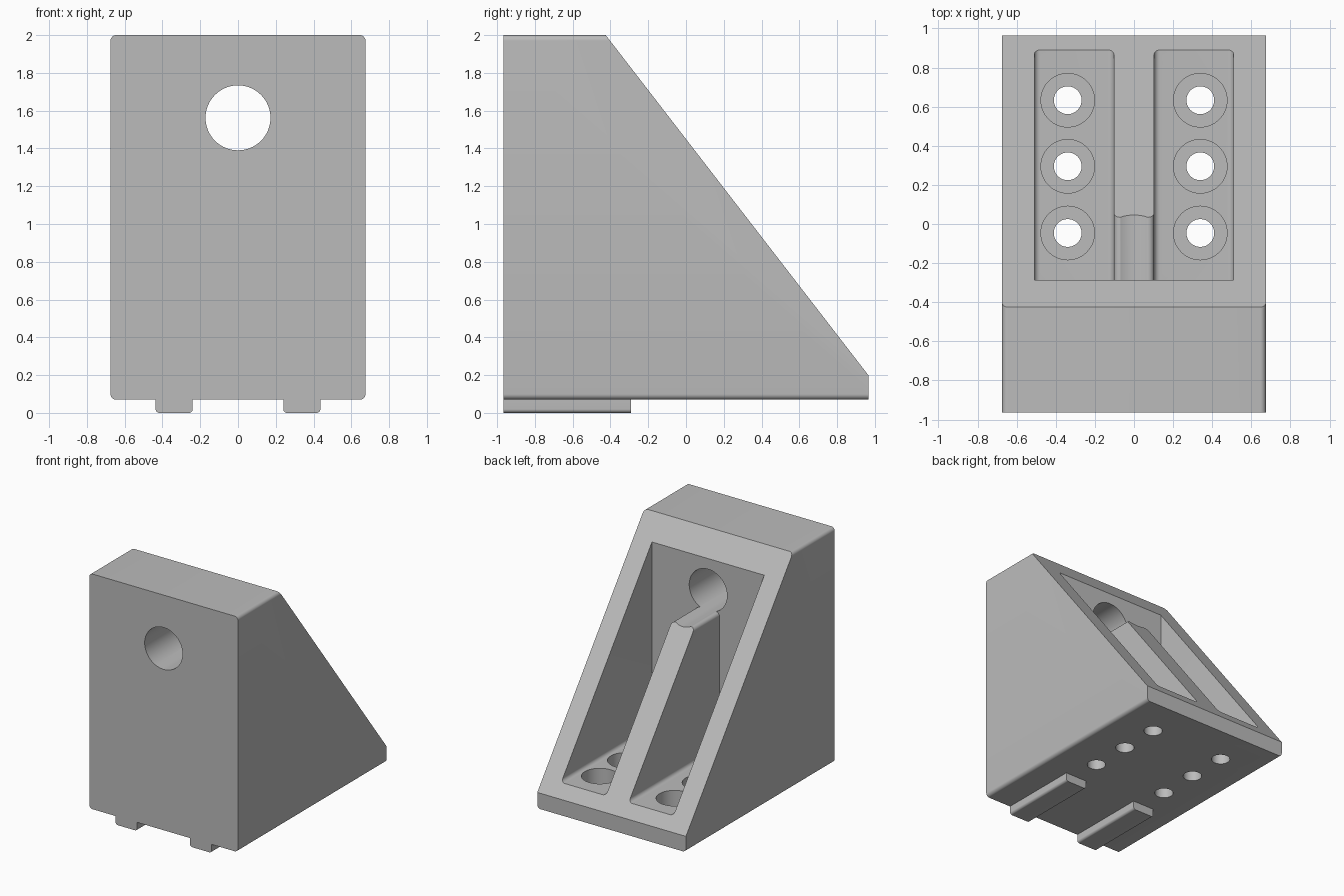
import bpy, math
from mathutils import Vector, Matrix

cube = bpy.data.objects.get("Cube")
if cube:
    bpy.data.objects.remove(cube, do_unlink=True)

grey = bpy.data.materials.new("plain grey")
grey.use_nodes = True
colour = (0.5, 0.5, 0.5, 1)
grey.diffuse_color = colour
grey.node_tree.nodes["Principled BSDF"].inputs["Base Color"].default_value = colour


def rounded(corners, steps=8):
    """Outline from (a, b, radius) right-angle corners, filleted where radius > 0."""
    out = []
    for i, (a, b, r) in enumerate(corners):
        p = Vector((a, b))
        if r == 0:
            out.append(p)
            continue
        before = (Vector(corners[i - 1][:2]) - p).normalized()
        after = (Vector(corners[(i + 1) % len(corners)][:2]) - p).normalized()
        for k in range(steps + 1):
            t = k / steps * math.pi / 2
            out.append(p + r * (before * (1 - math.sin(t)) + after * (1 - math.cos(t))))
    return out


def prism(name, outline, start, end, place):
    """Extrude a 2D outline from start to end; place maps (a, b, depth) to xyz."""
    n = len(outline)
    verts = [place(a, b, d) for d in (start, end) for a, b in outline]
    faces = [list(range(n))[::-1], list(range(n, 2 * n))]
    faces += [[i, (i + 1) % n, n + (i + 1) % n, n + i] for i in range(n)]
    mesh = bpy.data.meshes.new(name)
    mesh.from_pydata(verts, [], faces)
    mesh.materials.append(grey)
    obj = bpy.data.objects.new(name, mesh)
    bpy.context.collection.objects.link(obj)
    # Make the normals point outward
    bpy.context.view_layer.objects.active = obj
    bpy.ops.object.select_all(action="DESELECT")
    obj.select_set(True)
    bpy.ops.object.mode_set(mode="EDIT")
    bpy.ops.mesh.select_all(action="SELECT")
    bpy.ops.mesh.normals_make_consistent(inside=False)
    bpy.ops.object.mode_set(mode="OBJECT")
    return obj


def along_y(a, b, d):
    return (a, d, b)


def along_x(a, b, d):
    return (d, a, b)


def along_z(a, b, d):
    return (a, b, d)


def circle(a, b, r, n=64):
    return [Vector((a + r * math.cos(i * math.tau / n), b + r * math.sin(i * math.tau / n)))
            for i in range(n)]


def combine(target, tool, operation):
    mod = target.modifiers.new(tool.name, "BOOLEAN")
    mod.object, mod.operation, mod.solver = tool, operation, "EXACT"
    bpy.context.view_layer.objects.active = target
    bpy.ops.object.modifier_apply(modifier=mod.name)
    bpy.data.objects.remove(tool, do_unlink=True)


# Main block with rounded long edges
W, BACK, BASE, R = 0.675, 0.965, 0.07, 0.03
bracket = prism("angle_bracket", rounded([(-W, BASE, R), (W, BASE, R), (W, 2, R), (-W, 2, R)]),
                -BACK, BACK, along_y)

# Sloping back
slope = (0.2 - 2) / (BACK + 0.425)
wedge = [(-1, 2 + slope * (-1 + 0.425)), (1.2, 2 + slope * (1.2 + 0.425)), (1.2, 3), (-1, 3)]
combine(bracket, prism("slope_cutter", wedge, -1, 1, along_x), "DIFFERENCE")

# Twin pocket around the central rib
P, RIB, FLOOR, RIB_TOP = 0.51, 0.103, 0.297, 1.405
pocket = rounded([(-P, 2.3, 0), (-P, FLOOR, R), (-RIB, FLOOR, R), (-RIB, RIB_TOP, R),
                  (RIB, RIB_TOP, R), (RIB, FLOOR, R), (P, FLOOR, R), (P, 2.3, 0)])
combine(bracket, prism("pocket_cutter", pocket, -0.287, 1.2, along_y), "DIFFERENCE")

# Large hole through the front, grooving the rib top
combine(bracket, prism("front_hole_cutter", circle(0, 1.562, 0.172), -1.2, 0.5, along_y),
        "DIFFERENCE")

for side in (-1, 1):
    # Counterbored screw holes
    for y in (-0.046, 0.295, 0.633):
        x = side * 0.339
        combine(bracket, prism("screw_hole_cutter", circle(x, y, 0.071), -0.1, 0.5, along_z),
                "DIFFERENCE")
        combine(bracket, prism("counterbore_cutter", circle(x, y, 0.137), 0.16, 0.6, along_z),
                "DIFFERENCE")
    # Locating rails underneath
    a, b = sorted((side * 0.24, side * 0.436))
    rail = rounded([(a, 0, 0.02), (b, 0, 0.02), (b, 0.1, 0), (a, 0.1, 0)])
    combine(bracket, prism("locating_rail", rail, -BACK, -0.29, along_y), "UNION")

bpy.ops.object.select_all(action="DESELECT")
bracket.select_set(True)
bpy.context.view_layer.objects.active = bracket
bpy.ops.object.shade_smooth_by_angle(angle=math.radians(30))
